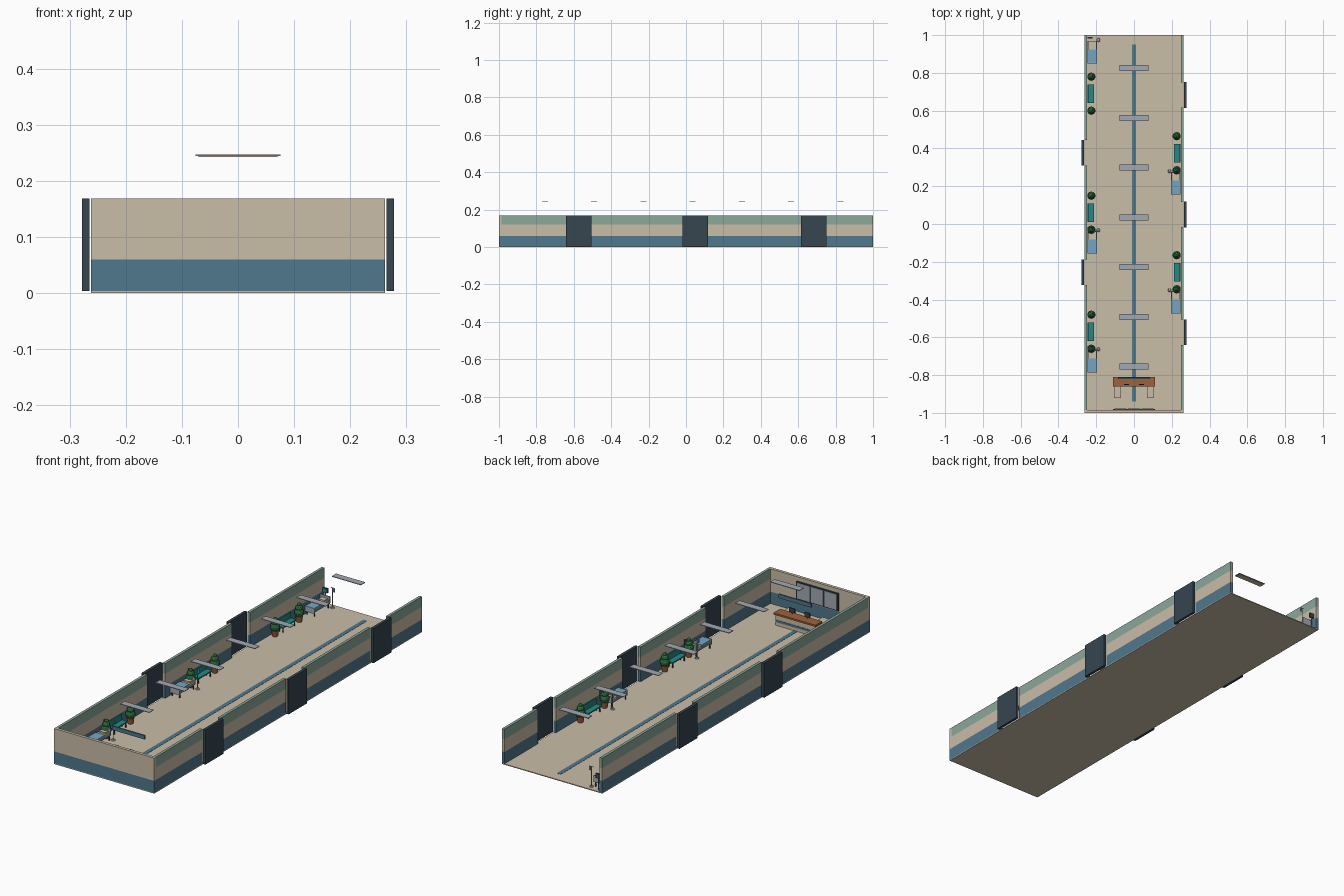
import bpy, bmesh, math
from mathutils import Matrix, Vector

if "Cube" in bpy.data.objects:
    bpy.data.objects.remove(bpy.data.objects["Cube"])


def mat(name, r, g, b):
    m = bpy.data.materials.new(name)
    lin = [(c / 255 / 12.92) if c < 10 else ((c / 255 + 0.055) / 1.055) ** 2.4 for c in (r, g, b)]
    m.diffuse_color = (*lin, 1)
    m.use_nodes = True
    m.node_tree.nodes["Principled BSDF"].inputs["Base Color"].default_value = m.diffuse_color
    return m


BEIGE = mat("warm beige", 202, 189, 167)
BLUE = mat("wall blue", 80, 120, 141)
GREEN = mat("sage green", 140, 168, 155)
SLATE = mat("dark slate", 54, 70, 80)
GREY = mat("steel grey", 162, 170, 178)
WOOD = mat("brown wood", 160, 98, 58)
TEAL = mat("teal", 36, 138, 132)
LEAF = mat("leaf green", 46, 108, 62)
SKY = mat("blanket blue", 116, 166, 196)


def finish(name, bm, mats):
    me = bpy.data.meshes.new(name)
    bm.to_mesh(me)
    bm.free()
    for m in mats:
        me.materials.append(m)
    ob = bpy.data.objects.new(name, me)
    bpy.context.collection.objects.link(ob)
    return ob


def add_box(bm, x0, x1, y0, y1, z0, z1):
    c = Vector(((x0 + x1) / 2, (y0 + y1) / 2, (z0 + z1) / 2))
    s = Matrix.Diagonal((abs(x1 - x0), y1 - y0, z1 - z0, 1))
    bmesh.ops.create_cube(bm, size=1, matrix=Matrix.Translation(c) @ s)


def boxes(name, m, *dims):
    bm = bmesh.new()
    for d in dims:
        add_box(bm, *d)
    return finish(name, bm, [m])


def cone(name, m, x, y, z0, z1, r0, r1, n=12):
    bm = bmesh.new()
    bmesh.ops.create_cone(bm, cap_ends=True, segments=n, radius1=r0, radius2=r1, depth=z1 - z0,
                          matrix=Matrix.Translation((x, y, (z0 + z1) / 2)))
    return finish(name, bm, [m])


def wall(name, dims, cuts, mats):
    """Wall slab cut at the paint heights, coloured by face height."""
    bm = bmesh.new()
    add_box(bm, *dims)
    for z in cuts:
        bmesh.ops.bisect_plane(bm, geom=bm.verts[:] + bm.edges[:] + bm.faces[:],
                               plane_co=(0, 0, z), plane_no=(0, 0, 1))
    for f in bm.faces:
        f.material_index = sum(f.calc_center_median().z > z for z in cuts)
    return finish(name, bm, mats)


W, H, F = 0.262, 0.168, 0.004

# Floor and centre stripe
boxes("floor", BEIGE, (-W, W, -1, 1, 0, F))
boxes("floor_stripe", BLUE, (-0.01, 0.01, -0.94, 0.95, F, F + 0.001))

# Walls with door gaps, and door panels outside the gaps
wall("front_wall", (-W, W, -1, -0.986, F, H), [0.06], [BLUE, BEIGE])
doors = {-1: [-0.255, 0.378], 1: [-0.573, 0.05, 0.683]}
for s, ys in doors.items():
    start = -0.986
    for y in ys + [None]:
        end = 1 if y is None else y - 0.067
        wall("side_wall", (s * 0.249, s * W, start, end, F, H), [0.06, 0.12], [BLUE, BEIGE, GREEN])
        if y is not None:
            start = y + 0.067
            boxes("door", SLATE, (s * 0.265, s * 0.278, y - 0.068, y + 0.068, F, H))

# Ceiling light panels
for i in range(7):
    y = -0.755 + i * 0.2633
    boxes("light_housing", GREY, (-0.076, 0.076, y - 0.016, y + 0.016, 0.244, 0.247))
    boxes("light_diffuser", BEIGE, (-0.07, 0.07, y - 0.013, y + 0.013, 0.2425, 0.244))


# Waiting bench with a plant at each end
def plant(x, y):
    cone("plant_pot", WOOD, x, y, F, 0.032, 0.012, 0.017)
    for z, r in ((0.048, 0.022), (0.068, 0.017), (0.083, 0.010)):
        bm = bmesh.new()
        bmesh.ops.create_icosphere(bm, subdivisions=2, radius=r, matrix=Matrix.Translation((x, y, z)))
        finish("plant_leaves", bm, [LEAF])


def bench(s, y):
    boxes("bench_seat", TEAL, (s * 0.213, s * 0.243, y - 0.049, y + 0.049, 0.026, 0.032))
    boxes("bench_back", TEAL, (s * 0.241, s * 0.246, y - 0.049, y + 0.049, 0.032, 0.06))
    boxes("bench_legs", SLATE, *[(s * x, s * (x + 0.004), y + d - 0.002, y + d + 0.002, F, 0.026)
                                 for x in (0.216, 0.236) for d in (-0.043, 0.043)])
    for d in (-0.09, 0.09):
        plant(s * 0.226, y + d)


for i in range(5):
    bench(-1 if i % 2 == 0 else 1, -0.57 + i * 0.315)


# Patient bed with drip stand and monitor
def bed(s, y):
    a, b = s * 0.196, s * 0.246
    boxes("bed_frame", GREY, (a, b, y - 0.06, y + 0.055, 0.026, 0.032),
          (a, b, y + 0.053, y + 0.057, 0.026, 0.058), (a, b, y - 0.062, y - 0.058, 0.02, 0.046))
    boxes("bed_legs", SLATE, *[(s * x, s * (x + 0.004), y + d - 0.002, y + d + 0.002, F, 0.026)
                               for x in (0.199, 0.239) for d in (-0.053, 0.05)])
    boxes("mattress", BEIGE, (s * 0.199, s * 0.243, y - 0.057, y + 0.053, 0.032, 0.042))
    boxes("blanket", SKY, (s * 0.197, s * 0.245, y - 0.058, y + 0.012, 0.033, 0.045))
    boxes("pillow", BEIGE, (s * 0.205, s * 0.237, y + 0.026, y + 0.05, 0.042, 0.048))
    cone("drip_base", GREY, s * 0.188, y + 0.062, F, 0.008, 0.01, 0.008)
    cone("drip_pole", GREY, s * 0.188, y + 0.062, 0.008, 0.1, 0.0018, 0.0018, 8)
    boxes("drip_hook", GREY, (s * 0.178, s * 0.198, y + 0.061, y + 0.063, 0.098, 0.1))
    boxes("drip_bag", SKY, (s * 0.177, s * 0.184, y + 0.06, y + 0.064, 0.08, 0.098))
    boxes("monitor_stand", GREY, (s * 0.231, s * 0.235, y + 0.072, y + 0.076, F, 0.062))
    boxes("monitor", SLATE, (s * 0.221, s * 0.245, y + 0.07, y + 0.078, 0.06, 0.082))
    boxes("monitor_screen", TEAL, (s * 0.224, s * 0.242, y + 0.069, y + 0.07, 0.063, 0.079))


for s, y in ((-1, -0.725), (1, -0.412), (-1, -0.095), (1, 0.218), (-1, 0.912)):
    bed(s, y)

# Reception desk with two side wings, monitors and hanging sign
boxes("desk_body", BEIGE, (-0.105, 0.105, -0.852, -0.818, F, 0.056))
boxes("desk_stripe", BLUE, (-0.1, 0.1, -0.818, -0.816, 0.02, 0.03))
boxes("desk_top", WOOD, (-0.11, 0.11, -0.86, -0.81, 0.056, 0.064))
boxes("desk_wings", BEIGE, *[(s * 0.07, s * 0.105, -0.92, -0.852, F, 0.05) for s in (-1, 1)])
for x in (-0.04, 0.04):
    boxes("desk_monitor", SLATE, (x - 0.014, x + 0.014, -0.852, -0.847, 0.07, 0.09),
          (x - 0.003, x + 0.003, -0.851, -0.848, 0.064, 0.07))
boxes("reception_sign", BLUE, (-0.085, 0.085, -0.82, -0.812, 0.14, 0.158))

# Framed board with three panes on the front wall
boxes("board_frame", SLATE, (-0.11, 0.11, -0.986, -0.98, 0.065, 0.148))
boxes("board_panes", GREY, *[(x - 0.032, x + 0.032, -0.98, -0.978, 0.07, 0.143)
                             for x in (-0.071, 0, 0.071)])
